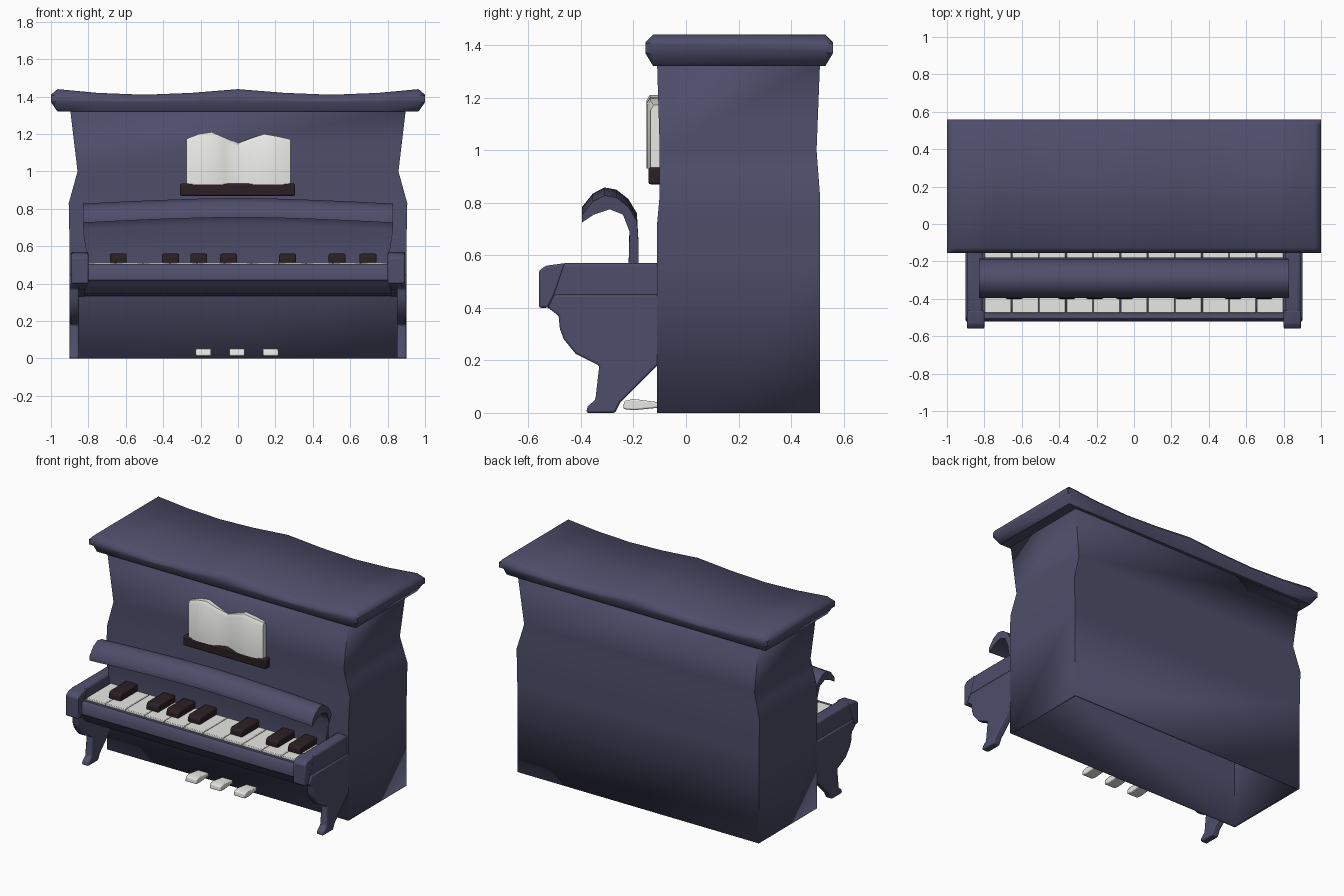
import bpy
import bmesh
from math import radians

cube = bpy.data.objects.get("Cube")
if cube:
    bpy.data.objects.remove(cube, do_unlink=True)


def material(name, colour):
    m = bpy.data.materials.new(name)
    m.use_nodes = True
    m.diffuse_color = (*colour, 1)
    bsdf = m.node_tree.nodes["Principled BSDF"]
    bsdf.inputs["Base Color"].default_value = (*colour, 1)
    bsdf.inputs["Roughness"].default_value = 0.7
    return m


BLUE = material("slate blue wood", (0.075, 0.075, 0.145))
DARK = material("dark brown", (0.024, 0.014, 0.018))
WHITE = material("ivory white", (0.82, 0.82, 0.79))


def loft(name, rings, mat, caps=True, bevel=0.0, mirror=False, angle=50):
    """Skin a list of closed rings that all have the same point count."""
    bm = bmesh.new()
    loops = [[bm.verts.new(p) for p in ring] for ring in rings]
    n = len(loops[0])
    for a, b in zip(loops, loops[1:]):
        for i in range(n):
            j = (i + 1) % n
            bm.faces.new((a[i], a[j], b[j], b[i]))
    if caps:
        bm.faces.new(loops[0][::-1])
        bm.faces.new(loops[-1])
    bmesh.ops.recalc_face_normals(bm, faces=bm.faces)
    mesh = bpy.data.meshes.new(name)
    bm.to_mesh(mesh)
    bm.free()
    mesh.polygons.foreach_set("use_smooth", [True] * len(mesh.polygons))
    mesh.set_sharp_from_angle(angle=radians(angle))
    mesh.materials.append(mat)
    ob = bpy.data.objects.new(name, mesh)
    bpy.context.collection.objects.link(ob)
    if bevel:
        mod = ob.modifiers.new("Bevel", "BEVEL")
        mod.width = bevel
        mod.segments = 2
        mod.limit_method = "ANGLE"
    if mirror:
        ob.modifiers.new("Mirror", "MIRROR")
    return ob


def extrude(name, profile, x0, x1, mat, **kw):
    """Extrude a (y, z) profile along x."""
    return loft(name, [[(x, y, z) for y, z in profile] for x in (x0, x1)], mat, **kw)


def box(name, x, y, z, mat, **kw):
    return extrude(name, [(y[0], z[0]), (y[1], z[0]), (y[1], z[1]), (y[0], z[1])],
                   x[0], x[1], mat, **kw)


# Cabinet: open underneath, pinched above the keyboard (z, half width, front, back)
levels = [(0, 0.9, -0.11, 0.51), (0.6, 0.9, -0.11, 0.51), (0.72, 0.903, -0.11, 0.51),
          (0.83, 0.905, -0.1, 0.51), (0.92, 0.88, -0.1, 0.503),
          (1.0, 0.858, -0.1, 0.497), (1.33, 0.897, -0.11, 0.51)]
cabinet = loft("cabinet", [[(-w, f, z), (w, f, z), (w, b, z), (-w, b, z)]
                           for z, w, f, b in levels], BLUE, caps=False)
wall = cabinet.modifiers.new("Wall", "SOLIDIFY")
wall.thickness = 0.02
wall.offset = -1

# Wavy lid with chamfered rim
rings = []
for x, top in [(-1, 1.435), (-0.965, 1.44), (-0.75, 1.42), (-0.5, 1.41), (-0.25, 1.42),
               (0, 1.44), (0.25, 1.42), (0.5, 1.41), (0.75, 1.42), (0.965, 1.44), (1, 1.435)]:
    f, b, e = -0.155, 0.56, 0.03
    ring = [(f, 1.37), (f, top - 0.03), (f + e, top), (b - e, top),
            (b, top - 0.03), (b, 1.37), (b - e, 1.32), (f + e, 1.32)]
    if abs(x) == 1:
        ring = [(y, min(max(z, 1.37), top - 0.025)) for y, z in ring]
    rings.append([(x, y, z) for y, z in ring])
loft("lid", rings, BLUE)

# Key bed with rounded front rail
extrude("key_bed", [(-0.1, 0.5), (-0.475, 0.5), (-0.505, 0.505), (-0.52, 0.49), (-0.52, 0.42),
                    (-0.495, 0.4), (-0.46, 0.345), (-0.4, 0.335), (-0.1, 0.33)],
        -0.82, 0.82, BLUE)

# Arms, end blocks, brackets and legs on both sides
extrude("arm", [(-0.1, 0.57), (-0.46, 0.57), (-0.54, 0.55), (-0.54, 0.41),
                (-0.48, 0.37), (-0.1, 0.33)],
        0.81, 0.89, BLUE, bevel=0.012, mirror=True)
extrude("arm_end_block", [(-0.46, 0.57), (-0.535, 0.56), (-0.56, 0.54), (-0.56, 0.4),
                          (-0.525, 0.4), (-0.5, 0.45)],
        0.8, 0.893, BLUE, bevel=0.008, mirror=True)
extrude("bracket_leg", [(-0.1, 0.45), (-0.5, 0.45), (-0.525, 0.4), (-0.485, 0.37),
                        (-0.48, 0.32), (-0.465, 0.28), (-0.42, 0.225), (-0.33, 0.18),
                        (-0.345, 0.05), (-0.375, 0.025), (-0.38, 0), (-0.27, 0),
                        (-0.25, 0.04), (-0.1, 0.19)],
        0.85, 0.9, BLUE, bevel=0.008, mirror=True)

# Curled fall board, slightly arched in the middle
curl = [(-0.18, 0.5), (-0.18, 0.64), (-0.187, 0.73), (-0.22, 0.785), (-0.265, 0.82),
        (-0.31, 0.828), (-0.355, 0.805), (-0.395, 0.755), (-0.395, 0.725),
        (-0.35, 0.755), (-0.29, 0.775), (-0.24, 0.755), (-0.215, 0.69), (-0.22, 0.5)]
rings = []
for i in range(9):
    t = i / 4 - 1
    arch = 0.03 * (1 - abs(t) ** 1.5)
    rings.append([(t * (0.8 if z < 0.65 else 0.83), y, z + (arch if z > 0.65 else 0))
                  for y, z in curl])
loft("fall_board", rings, BLUE)

# White keys
count = 11
pitch = 1.6 / count
for i in range(count):
    x = -0.8 + i * pitch
    box(f"white_key_{i + 1}", (x + 0.002, x + pitch - 0.002), (-0.475, -0.11),
        (0.49, 0.514), WHITE, bevel=0.004)

# Black keys
for i, x in enumerate((-0.64, -0.36, -0.21, -0.05, 0.265, 0.53, 0.695)):
    extrude(f"black_key_{i + 1}", [(-0.4, 0.51), (-0.4, 0.545), (-0.385, 0.56),
                                   (-0.2, 0.56), (-0.2, 0.51)],
            x - 0.045, x + 0.045, DARK, bevel=0.007)

# Music shelf and open book
box("music_shelf", (-0.31, 0.305), (-0.143, -0.09), (0.87, 0.935), DARK, bevel=0.008)
pages = [(-0.275, -0.135, 1.175), (-0.21, -0.148, 1.2), (-0.14, -0.15, 1.21),
         (-0.07, -0.14, 1.18), (0, -0.115, 1.15), (0.07, -0.14, 1.178),
         (0.14, -0.15, 1.2), (0.21, -0.148, 1.188), (0.28, -0.135, 1.172)]
loft("open_book", [[(x, y, 0.93), (x, y, top - 0.02), (x, y + 0.012, top),
                    (x, -0.09, top), (x, -0.09, 0.93)] for x, y, top in pages], WHITE)

# Pedals
for name, x in (("right", -0.185), ("middle", -0.005), ("left", 0.175)):
    extrude(f"{name}_pedal", [(-0.24, 0.015), (-0.235, 0.045), (-0.2, 0.053), (-0.1, 0.04),
                              (-0.1, 0.02), (-0.2, 0.01)],
            x - 0.041, x + 0.041, WHITE, bevel=0.006)
